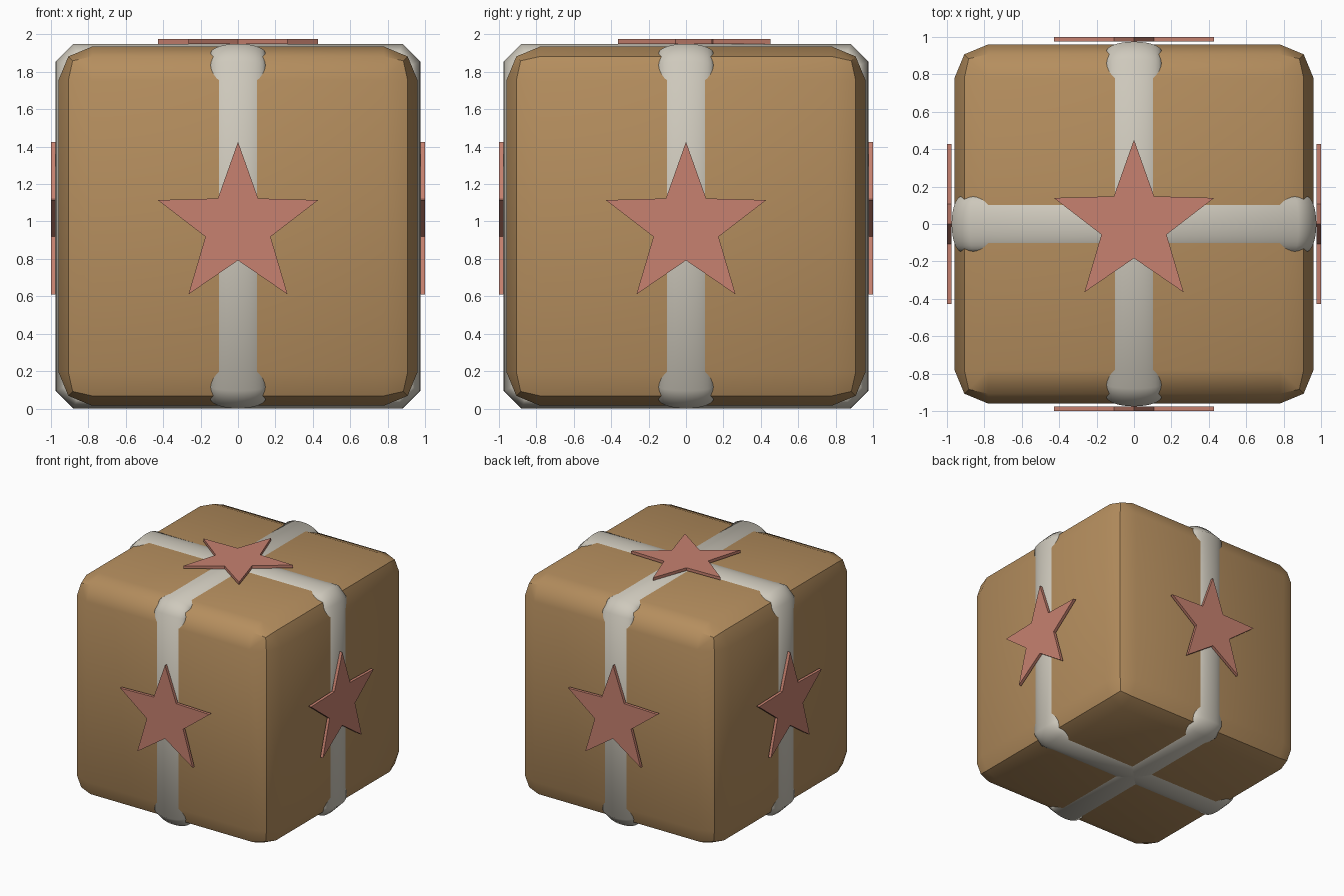
import bpy, bmesh, math
from mathutils import Matrix, Vector

CENTRE = Vector((0, 0, 0.975))
BOX_HALF, RIBBON_HALF, BEVEL = 0.96, 0.975, 0.18

cube = bpy.data.objects.get("Cube")
if cube:
    bpy.data.objects.remove(cube, do_unlink=True)


def material(name, rgb):
    mat = bpy.data.materials.new(name)
    mat.use_nodes = True
    mat.diffuse_color = (*rgb, 1)
    mat.node_tree.nodes["Principled BSDF"].inputs["Base Color"].default_value = (*rgb, 1)
    return mat


cardboard = material("cardboard brown", (0.46, 0.27, 0.112))
ribbon_grey = material("ribbon grey", (0.62, 0.585, 0.505))
star_red = material("star red", (0.57, 0.22, 0.16))


def finish(bm, name, mat):
    bmesh.ops.recalc_face_normals(bm, faces=bm.faces[:])
    mesh = bpy.data.meshes.new(name)
    bm.to_mesh(mesh)
    bm.free()
    mesh.materials.append(mat)
    obj = bpy.data.objects.new(name, mesh)
    obj.location = CENTRE
    bpy.context.collection.objects.link(obj)
    return obj


# Box: rounded cube, with creases everywhere but the top front and back edges
bm = bmesh.new()
bmesh.ops.create_cube(bm, size=2 * BOX_HALF)
bmesh.ops.bevel(bm, geom=bm.edges[:], offset=BEVEL, offset_type='OFFSET',
                segments=2, profile=0.5, affect='EDGES')
bmesh.ops.recalc_face_normals(bm, faces=bm.faces[:])
for face in bm.faces:
    face.smooth = True
for edge in bm.edges:
    a, b = (v.co for v in edge.verts)
    mid = (a + b) / 2
    soft_top = mid.z > 0.8 and abs(mid.y) > 0.8 and abs(a.x - b.x) > 1
    edge.smooth = soft_top or edge.calc_face_angle(0) < math.radians(30)
finish(bm, "box", cardboard)


# Ribbons: a domed strip swept round an octagonal loop
def ribbon(name, turn):
    bm = bmesh.new()
    steps, width, dome, chamfer = 14, 0.148, 0.053, 0.095
    rows = []
    for i in range(steps + 1):
        angle = math.pi * i / steps
        across = -width * math.cos(angle)
        depth = dome * (1 - math.sin(angle))
        h = RIBBON_HALF - depth
        c = RIBBON_HALF - chamfer - depth * math.tan(math.pi / 8)
        loop = []
        for k in range(4):
            spin = Matrix.Rotation(k * math.pi / 2, 3, 'Y')
            loop += [spin @ Vector((h, across, c)), spin @ Vector((h, across, -c))]
        rows.append([bm.verts.new(p) for p in loop])
    for low, high in zip(rows, rows[1:]):
        for k in range(8):
            n = (k + 1) % 8
            bm.faces.new((low[k], low[n], high[n], high[k])).smooth = True
    bm.transform(Matrix.Rotation(turn, 4, 'Z'))
    finish(bm, name, ribbon_grey)


ribbon("ribbon_across", 0)
ribbon("ribbon_front_to_back", math.pi / 2)


# Stars: flat five-pointed plates, drawn on the top and turned onto the sides
def star(name, rotation):
    bm = bmesh.new()
    points = []
    for i in range(10):
        r = 0.183 if i % 2 else 0.451
        a = math.pi / 2 + i * math.pi / 5
        points.append(bm.verts.new((r * math.cos(a), r * math.sin(a), RIBBON_HALF)))
    face = bm.faces.new(points)
    out = bmesh.ops.extrude_face_region(bm, geom=[face])
    top = [v for v in out["geom"] if isinstance(v, bmesh.types.BMVert)]
    bmesh.ops.translate(bm, verts=top, vec=(0, 0, 0.025))
    bm.transform(rotation)
    finish(bm, name, star_red)


star("star_top", Matrix.Identity(4))
upright = Matrix.Rotation(math.pi / 2, 4, 'X')
for k, side in enumerate(("front", "left", "back", "right")):
    star("star_" + side, Matrix.Rotation(k * math.pi / 2, 4, 'Z') @ upright)
